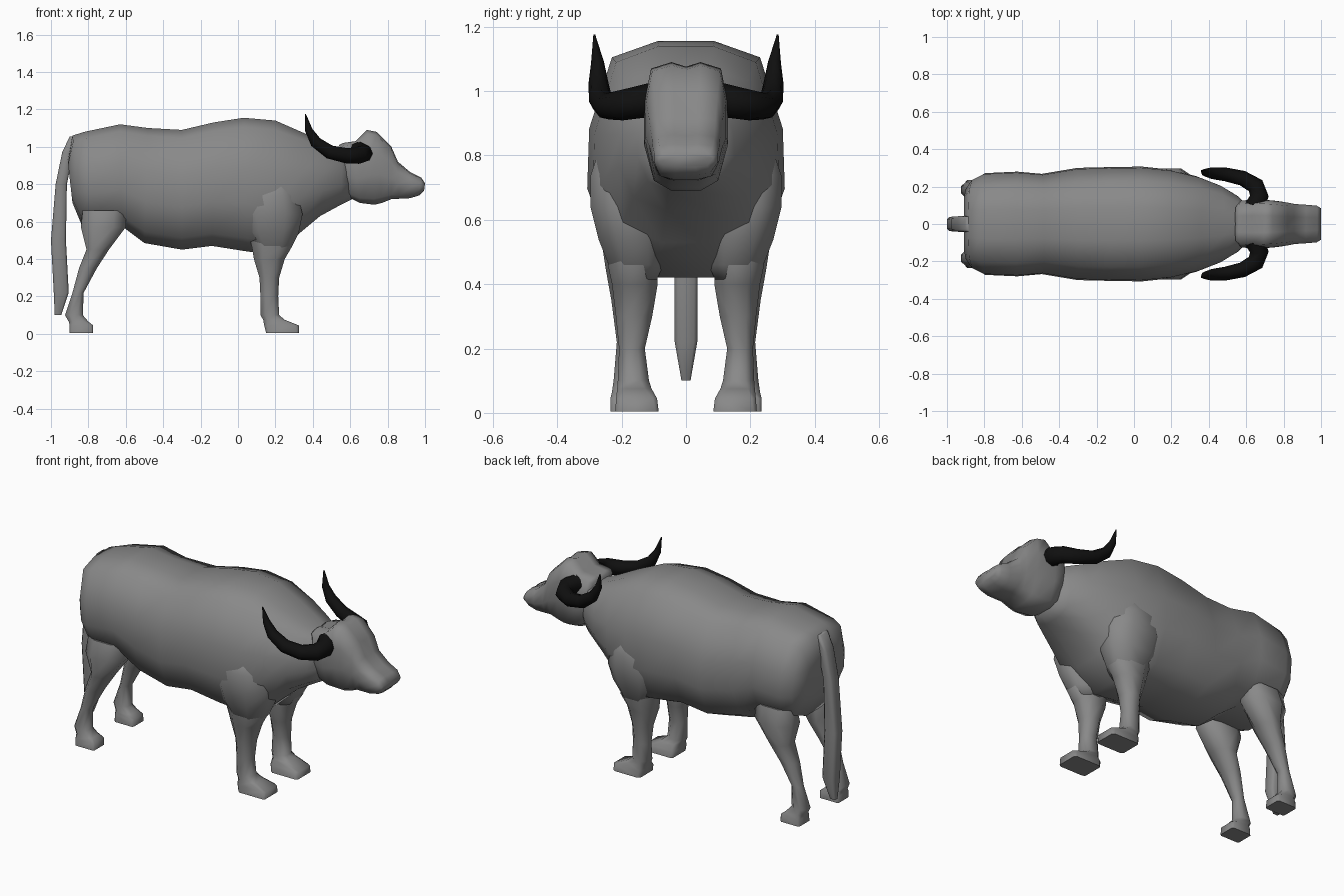
import bpy, bmesh
from math import radians


def material(name, v):
    m = bpy.data.materials.new(name)
    m.diffuse_color = (v, v, v, 1)
    return m


hide = material("hide", .25)
dark = material("dark_horn", .005)


def finish(obj, mat, mirror=False, angle=70):
    obj.data.materials.clear()
    obj.data.materials.append(mat)
    if mirror:
        m = obj.modifiers.new("mirror", 'MIRROR')
        m.use_axis = (False, True, False)
    bpy.ops.object.select_all(action='DESELECT')
    obj.select_set(True)
    bpy.context.view_layer.objects.active = obj
    bpy.ops.object.shade_smooth_by_angle(angle=radians(angle))


def loft(name, rings, mirror=False, angle=70):
    bm = bmesh.new()
    vs = [[bm.verts.new(p) for p in r] for r in rings]
    n = len(vs[0])
    for a, b in zip(vs, vs[1:]):
        for i in range(n):
            j = (i + 1) % n
            bm.faces.new((a[i], a[j], b[j], b[i]))
    bm.faces.new(vs[0])
    bm.faces.new(vs[-1])
    bmesh.ops.recalc_face_normals(bm, faces=bm.faces)
    me = bpy.data.meshes.new(name)
    bm.to_mesh(me)
    bm.free()
    obj = bpy.data.objects.new(name, me)
    bpy.context.collection.objects.link(obj)
    finish(obj, hide, mirror, angle)
    return obj


def section(xt, zt, xb, zb, w, half):
    # symmetric ring between a top point and a bottom point
    side = [(xb + (xt - xb) * h, y * w, zb + (zt - zb) * h) for y, h in half]
    return side + [(x, -y, z) for x, y, z in reversed(side) if y > 0]


def column(z, x0, x1, y0, y1, c=.45):
    # horizontal eight-sided ring, c near 1 makes it square
    pts = [(1, -c), (1, c), (c, 1), (-c, 1), (-1, c), (-1, -c), (-c, -1), (c, -1)]
    return [((x0 + x1) / 2 + (x1 - x0) / 2 * u,
             (y0 + y1) / 2 + (y1 - y0) / 2 * v, z) for u, v in pts]


# body: sections from rump to neck (top x, top z, bottom x, bottom z, half width)
trunk = [(0.29, 1), (0.75, 0.93), (0.98, 0.62), (1, 0.36), (0.78, 0.1), (0.3, 0)]
body = [(-.91, .92, -.885, .7, .19), (-.885, 1.06, -.835, .58, .24),
        (-.82, 1.08, -.78, .57, .272), (-.63, 1.12, -.62, .575, .28),
        (-.48, 1.1, -.5, .485, .268), (-.30, 1.09, -.3, .45, .30),
        (-.13, 1.13, -.14, .47, .304), (.03, 1.155, .05, .44, .307),
        (.20, 1.14, .2, .42, .29), (.36, 1.07, .32, .53, .255),
        (.48, 1.01, .44, .63, .208), (.56, .98, .55, .69, .15),
        (.6, .96, .61, .72, .10)]
loft("body", [section(*s, trunk) for s in body], angle=85)

# head with a slight dip along the crown
skull = [(0, .965), (.35, 1), (.85, .95), (1, .7), (1, .4), (.78, .08), (.35, 0)]
head = [(.54, 1.01, .59, .74, .105), (.56, 1.02, .60, .725, .125),
        (.63, 1.03, .65, .70, .13), (.69, 1.09, .73, .69, .128),
        (.74, 1.08, .77, .70, .124), (.82, 1.0, .82, .72, .115),
        (.855, .92, .86, .722, .107), (.92, .865, .92, .725, .103),
        (.98, .835, .97, .74, .098), (1.0, .805, .995, .765, .085)]
loft("head", [section(*s, skull) for s in head], angle=85)

# shoulder lobes
lobe = [(.84, .09, .27, .13, .262), (.74, .03, .32, .1, .296), (.64, .005, .345, .07, .297),
        (.54, .03, .325, .06, .272), (.46, .09, .285, .07, .24), (.415, .12, .25, .09, .21)]
loft("shoulder", [column(*s) for s in lobe], mirror=True, angle=85)

# front legs
front = [(.52, .06, .28, .11, .245), (.46, .075, .285, .09, .243),
         (.40, .085, .25, .088, .23), (.30, .115, .22, .105, .218),
         (.20, .12, .215, .128, .208), (.10, .12, .22, .115, .212),
         (.075, .135, .25, .107, .214, .6), (.045, .14, .325, .09, .217, .8),
         (.005, .15, .325, .085, .22, .85)]
loft("front_leg", [column(*s) for s in front], mirror=True)

# hind legs with hock bend
hind = [(.66, -.83, -.60, .12, .24), (.57, -.84, -.60, .09, .268), (.45, -.81, -.69, .105, .25),
        (.35, -.85, -.755, .125, .232), (.22, -.885, -.825, .15, .215),
        (.10, -.925, -.83, .14, .225), (.065, -.905, -.80, .135, .23, .6),
        (.045, -.90, -.775, .13, .235, .8), (.005, -.90, -.775, .13, .235, .85)]
loft("hind_leg", [column(*s) for s in hind], mirror=True)

# hanging tail
tail = [(1.055, -.90, -.86, -.04, .04), (.97, -.94, -.88, -.042, .042),
        (.80, -.975, -.915, -.04, .04), (.5, -1.0, -.92, -.037, .037),
        (.22, -.985, -.905, -.035, .035), (.10, -.98, -.945, -.014, .014)]
loft("tail", [column(*s, .7) for s in tail])

# swept dark horns
path = [(.645, .09, .975, .055), (.67, .15, .965, .05), (.65, .205, .955, .047),
        (.58, .245, .952, .041), (.49, .265, .972, .037), (.415, .272, 1.025, .031),
        (.378, .275, 1.09, .02), (.36, .285, 1.175, .003)]
cu = bpy.data.curves.new("horn", 'CURVE')
cu.dimensions = '3D'
cu.bevel_depth = 1
cu.bevel_resolution = 2
cu.use_fill_caps = True
sp = cu.splines.new('POLY')
sp.points.add(len(path) - 1)
for p, (x, y, z, r) in zip(sp.points, path):
    p.co = (x, y, z, 1)
    p.radius = r
horn = bpy.data.objects.new("horn", cu)
bpy.context.collection.objects.link(horn)
bpy.ops.object.select_all(action='DESELECT')
horn.select_set(True)
bpy.context.view_layer.objects.active = horn
bpy.ops.object.convert(target='MESH')
finish(bpy.context.object, dark, mirror=True)
